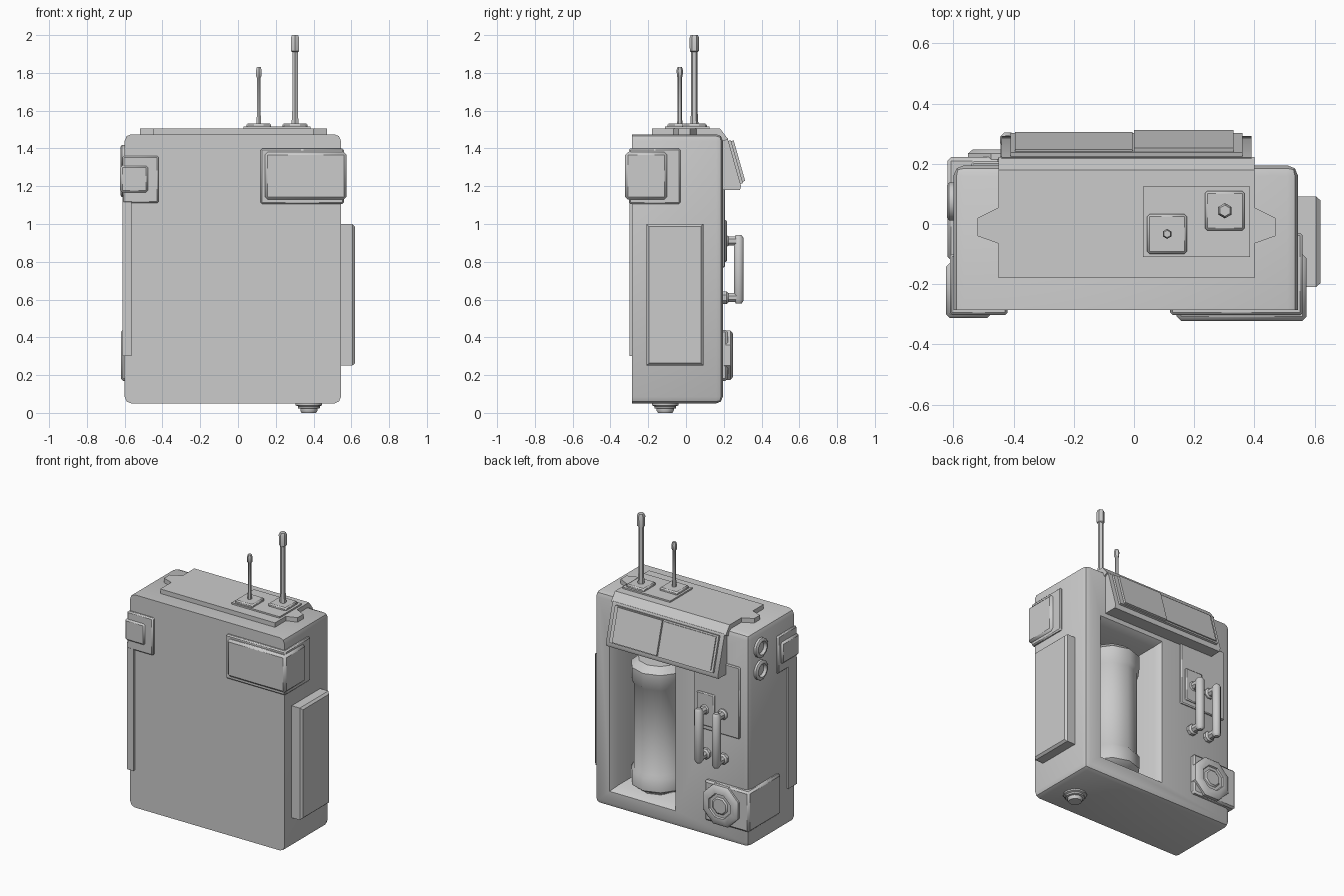
import bpy, bmesh, math
from mathutils import Vector, Matrix

if "Cube" in bpy.data.objects:
    bpy.data.objects.remove(bpy.data.objects["Cube"])

def finish(name, bm):
    bmesh.ops.recalc_face_normals(bm, faces=bm.faces)
    me = bpy.data.meshes.new(name)
    bm.to_mesh(me)
    bm.free()
    ob = bpy.data.objects.new(name, me)
    bpy.context.collection.objects.link(ob)
    return ob

def loft(name, rings, bevel=0, pick=None, segments=1):
    """Skin a stack of equal-length point rings and cap both ends."""
    bm = bmesh.new()
    vs = [[bm.verts.new(p) for p in r] for r in rings]
    n = len(rings[0])
    for a, b in zip(vs, vs[1:]):
        for i in range(n):
            bm.faces.new((a[i], a[(i + 1) % n], b[(i + 1) % n], b[i]))
    bm.faces.new(vs[0])
    bm.faces.new(vs[-1])
    if bevel:
        bmesh.ops.recalc_face_normals(bm, faces=bm.faces)
        edges = [e for e in bm.edges if pick is None or pick(e)]
        bmesh.ops.bevel(bm, geom=edges, offset=bevel, segments=segments,
                        profile=0.5, affect='EDGES')
    return finish(name, bm)

def box(name, x, y, z, bevel=0, pick=None, segments=1):
    ring = lambda h: [(x[0], y[0], h), (x[1], y[0], h), (x[1], y[1], h), (x[0], y[1], h)]
    return loft(name, [ring(z[0]), ring(z[1])], bevel, pick, segments)

def side_prism(name, yz, x0, x1, bevel=0):
    return loft(name, [[(x, *p) for p in yz] for x in (x0, x1)], bevel)

def lathe(name, origin, axis, profile, sides):
    """Rings of (radius, distance along axis) around a given axis."""
    rot = Vector((0, 0, 1)).rotation_difference(Vector(axis)).to_matrix()
    step = 2 * math.pi / sides
    rings = [[Vector(origin) + rot @ Vector((r * math.cos((i + .5) * step),
              r * math.sin((i + .5) * step), h)) for i in range(sides)]
             for r, h in profile]
    return loft(name, rings)

# Main case: rounded on the back rim and along its depth, flat front
def case_edge(e):
    a, b = (v.co for v in e.verts)
    return abs(a.y - b.y) > .1 or min(a.y, b.y) > .1
case = box("case", (-.6, .545), (-.285, .195), (.05, 1.475), .035, case_edge, 2)

# Canister bay cut into the back
bay = lambda x0, x1, y, z0, z1: [(x0, y, z0), (x1, y, z0), (x1, y, z1), (x0, y, z1)]
cutter = loft("bay_cutter", [bay(-.03, .40, -.19, .19, 1.12), bay(-.03, .40, .15, .19, 1.12),
                             bay(-.07, .44, .21, .15, 1.16)])
cutter.hide_render = True
mod = case.modifiers.new("bay", 'BOOLEAN')
mod.operation, mod.object, mod.solver = 'DIFFERENCE', cutter, 'EXACT'
bpy.context.view_layer.objects.active = case
bpy.ops.object.modifier_apply(modifier=mod.name)
bpy.data.objects.remove(cutter)

# Canister with thicker end caps
lathe("canister", (.19, .005, 0), (0, 0, 1),
      [(.135, .19), (.18, .225), (.18, .31), (.165, .33), (.165, .90),
       (.18, .92), (.18, 1.01), (.135, 1.05)], 10)

# Top cover with tapered side tabs
cover = [(-.45, -.18), (.40, -.18), (.40, -.065), (.47, -.04), (.47, .02), (.40, .055),
         (.40, .18), (-.45, .18), (-.45, .055), (-.52, .02), (-.52, -.04), (-.45, -.065)]
loft("top_cover", [[(x, y, z) for x, y in cover] for z in (1.46, 1.505)])
side_prism("cover_fold", [(.16, 1.45), (.16, 1.505), (.18, 1.505), (.222, 1.45), (.18, 1.43)],
           -.45, .40)

# Sloped hood on the back with layered panels
side_prism("hood", [(.17, 1.46), (.17, 1.18), (.285, 1.18), (.292, 1.20), (.22, 1.455)], -.44, .39)
def slope_panel(name, x0, x1, top, bottom, h):
    d, n = Vector((.072, -.255)), Vector((.962, .272))
    a, b = Vector((.22, 1.455)) + d * top, Vector((.22, 1.455)) + d * bottom
    side_prism(name, [a, b, b + n * h, a + n * h], x0, x1)
slope_panel("hood_panel", -.41, .36, .06, .95, .014)
slope_panel("hood_panel_left", -.395, -.005, .1, .9, .021)
slope_panel("hood_panel_right", 0, .33, .08, .92, .028)

# Antennas on stepped pads
box("antenna_base", (.03, .385), (-.11, .125), (1.495, 1.515))
for tag, x, y, r, top, tip in (("short", .11, -.033, .011, 1.83, .055),
                               ("long", .302, .044, .017, 2.0, .09)):
    w = .066
    box("antenna_pad_" + tag, (x - w, x + w), (y - w, y + w), (1.505, 1.533), .008)
    lathe("antenna_" + tag, (x, y, 0), (0, 0, 1),
          [(r * 1.3, 1.52), (r, 1.6), (r, top - tip), (r * 1.4, top - tip + .005),
           (r * 1.5, top - .015), (r * 1.1, top)], 6)

# Corner guards wrapping the front upper corners
box("right_guard", (.12, .56), (-.302, -.03), (1.105, 1.40), .008)
box("right_guard_face", (.142, .574), (-.322, -.10), (1.13, 1.38), .014)
box("left_guard", (-.612, -.42), (-.302, -.10), (1.11, 1.36), .008)
box("left_guard_face", (-.624, -.475), (-.312, -.13), (1.165, 1.31), .012)
box("left_corner_strip", (-.612, -.565), (-.3, -.21), (.30, 1.15))

# Right side pouch with chamfered outer face
yz = lambda x, m: [(x, -.21 + m, .25 + m), (x, .092 - m, .25 + m),
                   (x, .092 - m, 1.0 - m), (x, -.21 + m, 1.0 - m)]
loft("side_pouch", [yz(.53, 0), yz(.605, 0), yz(.619, .013)])

# Twin sockets on the left side
for i, z in enumerate((1.355, 1.205)):
    lathe(f"socket_{i}", (-.59, .075, z), (-1, 0, 0),
          [(.065, 0), (.065, .025), (.055, .032), (.045, .032), (.035, .015)], 12)

# Lower corner box and dial
box("corner_box", (-.62, -.29), (-.12, .222), (.17, .44), .012)
lathe("dial", (-.42, .2, .305), (0, 1, 0),
      [(.142, 0), (.142, .035), (.125, .048), (.085, .048), (.08, .038),
       (.06, .038), (.05, .046)], 8)

# Back plates and grab handles
box("back_plate", (-.54, -.2), (.18, .207), (.77, 1.25), .006)
box("handle_plate", (-.36, -.23), (.18, .218), (.80, 1.02), .006)
for i, x in enumerate((-.29, -.42)):
    lathe(f"handle_bar_{i}", (x, .279, 0), (0, 0, 1),
          [(.016, .578), (.028, .595), (.028, .925), (.016, .942)], 8)
    for j, z in enumerate((.61, .91)):
        lathe(f"handle_post_{i}_{j}", (x, .18, z), (0, 1, 0),
              [(.036, 0), (.036, .035), (.026, .045), (.026, .1)], 8)

# Drain valve under the base
lathe("drain_valve", (.375, -.11, 0), (0, 0, 1),
      [(.04, 0), (.047, .012), (.047, .022), (.06, .025), (.06, .035), (.072, .04), (.072, .06)], 12)

bpy.ops.object.select_all(action='SELECT')
bpy.ops.object.shade_smooth_by_angle(angle=math.radians(40))
